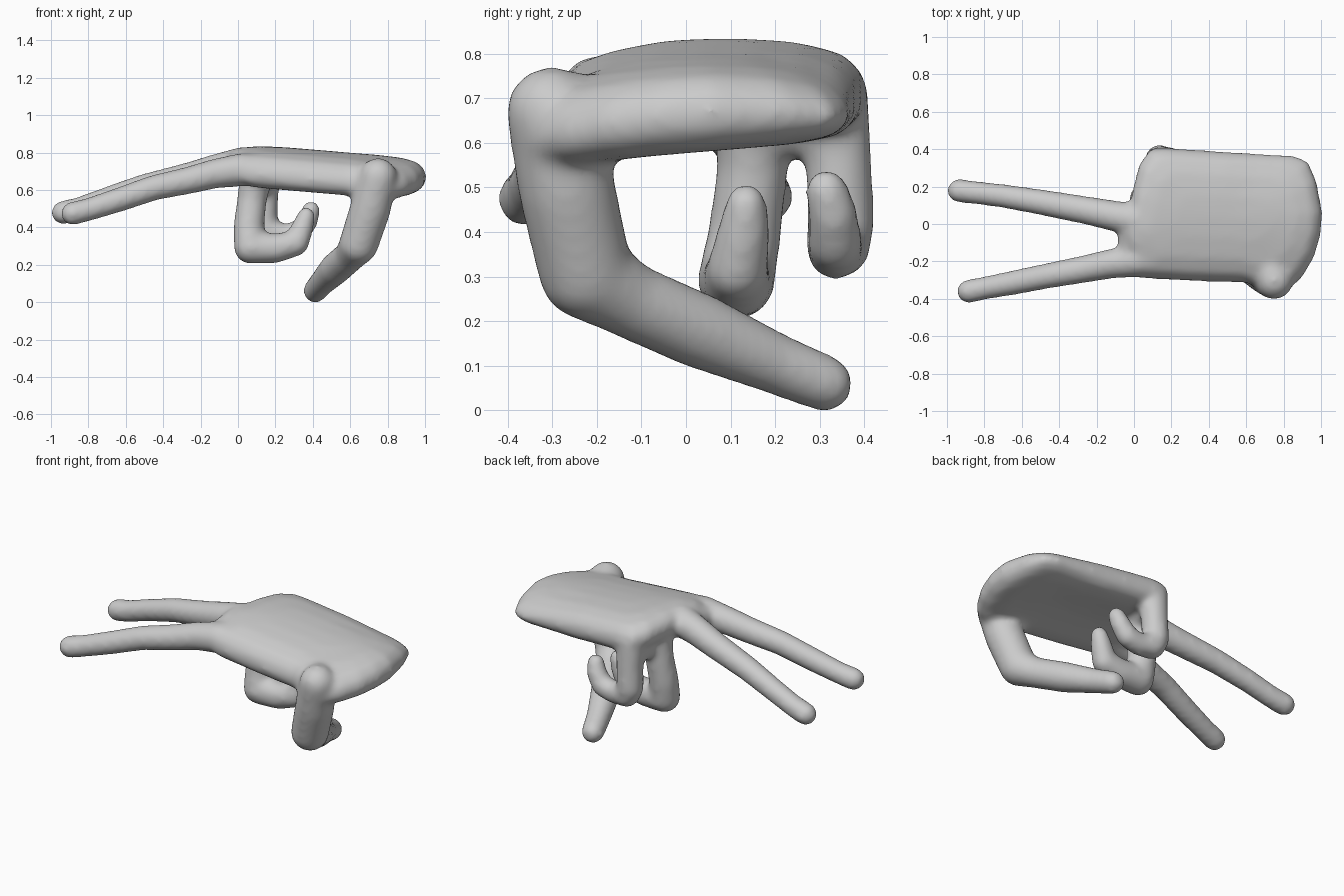
import bpy, bmesh
from mathutils import Vector, Matrix

skin = bpy.data.materials.new("plain grey")
skin.diffuse_color = (0.6, 0.6, 0.6, 1)
bm = bmesh.new()


def tube(points):
    """Chain of tapered segments with round joints; each point is x, y, z, radius."""
    for i, (x, y, z, r) in enumerate(points):
        p = Vector((x, y, z))
        bmesh.ops.create_icosphere(bm, subdivisions=3, radius=r, matrix=Matrix.Translation(p))
        if i:
            q, s = Vector(points[i - 1][:3]), points[i - 1][3]
            d = p - q
            turn = d.to_track_quat('Z', 'Y').to_matrix().to_4x4()
            bmesh.ops.create_cone(bm, cap_ends=True, segments=24, radius1=s, radius2=r,
                                  depth=d.length, matrix=Matrix.Translation((p + q) / 2) @ turn)


def clamp(v):
    return max(0, min(1, v))


# Palm: rounded slab, sloping to the wrist, arched across its width, thinner at the far wrist corner
outline = [(-.07, -.05), (-.03, .05), (-.012, .17), (.025, .32), (.085, .40), (.16, .41), (.5, .387),
           (.86, .367), (.935, .335), (.978, .23), (1.01, .06), (1.0, -.06), (.965, -.18), (.90, -.29),
           (.81, -.37), (.70, -.36), (.6, -.315), (.3, -.306), (.02, -.29), (-.02, -.2), (-.055, -.13)]
centre = Vector((.48, .04))


def palm_point(x, y, h):
    taper = 1 - .5 * clamp((y + .05) / .42) ** 2.5 * clamp((x - .45) / .45)
    z = .748 - .078 * x - .33 * (y - .12) ** 2 + h * taper
    return bm.verts.new((x, y, z))


rings = []
for inset, h in [(.25, -.104), (.13, -.10), (.05, -.082), (.012, -.045), (0, 0),
                 (.012, .045), (.05, .08), (.13, .096), (.25, .10)]:
    rings.append([palm_point(centre.x + (x - centre.x) * (1 - inset / .5),
                             centre.y + (y - centre.y) * (1 - inset / .36), h) for x, y in outline])
n = len(outline)
for a, b in zip(rings, rings[1:]):
    for i in range(n):
        j = (i + 1) % n
        bm.faces.new((a[j], a[i], b[i], b[j]))
for ring, h in ((rings[0], -.104), (rings[-1], .10)):
    mid = palm_point(centre.x, centre.y, h)
    for i in range(n):
        bm.faces.new((ring[i], ring[(i + 1) % n], mid))

# Two outstretched fingers and the web between them
tube([(.15, -.185, .70, .08), (.02, -.195, .708, .09), (-.12, -.212, .688, .08), (-.27, -.242, .65, .074),
      (-.45, -.275, .612, .069), (-.65, -.315, .543, .066), (-.80, -.343, .495, .062), (-.885, -.36, .474, .064)])
tube([(.15, .0, .73, .09), (.02, .02, .738, .092), (-.10, .042, .715, .083), (-.25, .072, .676, .076),
      (-.5, .117, .618, .069), (-.7, .15, .553, .064), (-.85, .168, .5, .062), (-.936, .178, .479, .064)])
tube([(-.02, -.17, .712, .066), (-.02, -.03, .728, .066)])

# Two curled fingers and the web between their roots
tube([(.10, .145, .70, .09), (.075, .15, .55, .08), (.057, .132, .40, .083), (.065, .113, .292, .088),
      (.20, .113, .288, .08), (.31, .115, .315, .07), (.345, .13, .40, .061), (.365, .135, .462, .049)])
tube([(.14, .325, .70, .085), (.14, .343, .55, .076), (.135, .347, .42, .076), (.16, .342, .372, .075),
      (.25, .335, .355, .063), (.33, .335, .375, .062), (.375, .33, .44, .057), (.39, .315, .494, .05)])
tube([(.10, .15, .635, .07), (.13, .33, .635, .07)])

# Thumb, with its base blended into the palm
tube([(.68, -.15, .66, .075), (.75, -.302, .67, .102), (.708, -.268, .50, .11), (.645, -.225, .308, .106),
      (.60, -.13, .248, .086), (.52, .03, .178, .086), (.45, .2, .105, .07), (.412, .312, .06, .065)])

bmesh.ops.recalc_face_normals(bm, faces=bm.faces)
mesh = bpy.data.meshes.new("hand")
bm.to_mesh(mesh)
bm.free()
mesh.materials.append(skin)
hand = bpy.data.objects.new("hand", mesh)
bpy.context.collection.objects.link(hand)

# Fuse the parts into one skin and soften the joins
fuse = hand.modifiers.new("fuse", 'REMESH')
fuse.mode = 'VOXEL'
fuse.voxel_size = .014
fuse.use_smooth_shade = True
soften = hand.modifiers.new("soften", 'SMOOTH')
soften.factor = .5
soften.iterations = 20
